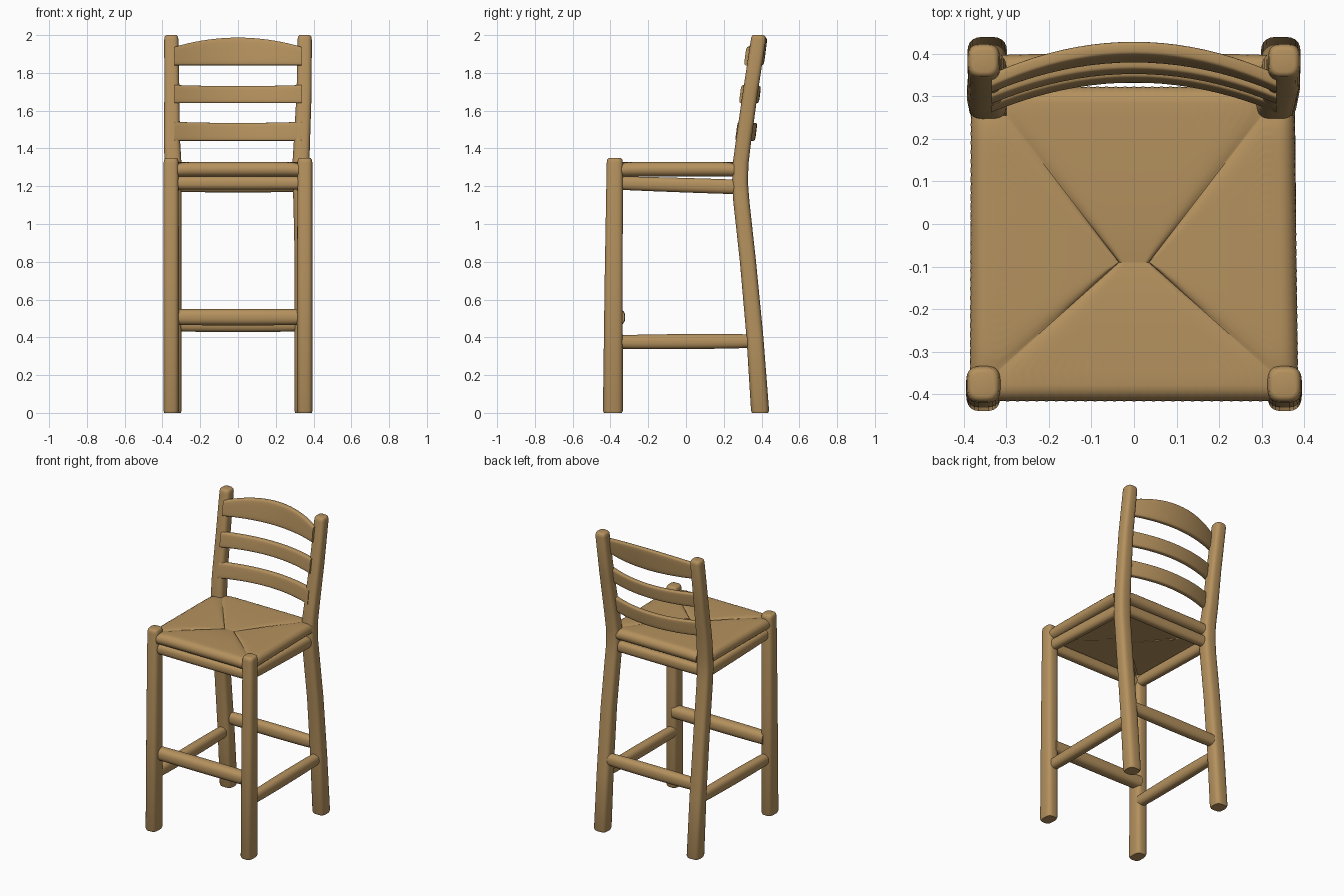
import bpy, bmesh, math
from mathutils import Vector

if "Cube" in bpy.data.objects:
    bpy.data.objects.remove(bpy.data.objects["Cube"])

wood = bpy.data.materials.new("tan wood")
wood.diffuse_color = (0.46, 0.285, 0.112, 1)
wood.use_nodes = True
wood.node_tree.nodes["Principled BSDF"].inputs["Base Color"].default_value = wood.diffuse_color


def finish(name, bm, angle=40):
    bmesh.ops.remove_doubles(bm, verts=bm.verts, dist=1e-5)
    bmesh.ops.recalc_face_normals(bm, faces=bm.faces)
    me = bpy.data.meshes.new(name)
    bm.to_mesh(me)
    bm.free()
    me.materials.append(wood)
    ob = bpy.data.objects.new(name, me)
    bpy.context.collection.objects.link(ob)
    bpy.ops.object.select_all(action='DESELECT')
    ob.select_set(True)
    bpy.context.view_layer.objects.active = ob
    bpy.ops.object.shade_smooth_by_angle(angle=math.radians(angle))


def loft(name, stations, u, v, power=2.0, n=24):
    """Skin superellipse rings; station = (centre, half size along u, half size along v)."""
    u, v = Vector(u), Vector(v)
    bm = bmesh.new()
    rings = []
    for c, a, b in stations:
        ring = []
        for i in range(n):
            t = 2 * math.pi * (i + 0.5) / n
            cs, sn = math.cos(t), math.sin(t)
            p = math.copysign(abs(cs) ** (2 / power), cs)
            q = math.copysign(abs(sn) ** (2 / power), sn)
            ring.append(bm.verts.new(Vector(c) + u * a * p + v * b * q))
        rings.append(ring)
    for r, s in zip(rings, rings[1:]):
        for i in range(n):
            bm.faces.new((r[i], r[(i + 1) % n], s[(i + 1) % n], s[i]))
    bm.faces.new(rings[0])
    bm.faces.new(rings[-1])
    finish(name, bm)


def leg(name, pts):
    """Upright post from (x, y, z, half x, half y) with eased ends."""
    st = []
    x, y, z, a, b = pts[0]
    st.append(((x, y, 0), a * 0.9, b * 0.9))
    st.append(((x, y, 0.012), a, b))
    st += [((x, y, z), a, b) for x, y, z, a, b in pts[1:-1]]
    x, y, z, a, b = pts[-1]
    for dz, k in ((0.025, 1), (0.009, 0.93), (0.002, 0.8), (0, 0.65)):
        st.append(((x, y, z - dz), a * k, b * k))
    loft(name, st, (1, 0, 0), (0, 1, 0), 3.2)


def rail(name, p, q, depth, height, height_end=None, taper=0.88):
    """Oval bar between two points, slightly thinner at its ends."""
    p, q = Vector(p), Vector(q)
    along_x = abs(q.x - p.x) > abs(q.y - p.y)
    u = (0, 1, 0) if along_x else (1, 0, 0)
    h2 = height_end or height
    st = []
    for i in range(9):
        t = i / 8
        k = taper + (1 - taper) * math.sin(math.pi * t) ** 0.6 if 0 < i < 8 else taper
        st.append((p.lerp(q, t), depth / 2 * k, (height + (h2 - height) * t) / 2 * k))
    loft(name, st, u, (0, 0, 1), 2.4)


# legs: right and left rear posts bend by slightly different amounts
for side, s, mid in (("right", 1, 0.333), ("left", -1, 0.344)):
    leg(side + "_front_leg", [(s * .354, -.387, 0, .041, .053),
                              (s * .354, -.383, .7, .041, .048),
                              (s * .354, -.377, 1.35, .040, .043)])
    low = (.343 + mid) / 2
    leg(side + "_back_leg", [(s * .345, .392, 0, .047, .048),
                             (s * .345, .365, .4, .046, .045),
                             (s * .345, .328, .8, .045, .043),
                             (s * low, .293, 1.12, .045, .043),
                             (s * mid, .286, 1.22, .045, .042),
                             (s * mid, .289, 1.32, .045, .042),
                             (s * (mid + .006), .306, 1.45, .043, .041),
                             (s * .350, .341, 1.7, .040, .040),
                             (s * .353, .383, 2.0, .038, .040)])
    # side stretcher and side seat rail
    rail(side + "_stretcher", (s * .347, -.37, .375), (s * .345, .36, .38), .07, .08)
    rail(side + "_seat_rail", (s * .347, -.36, 1.217), (s * .340, .28, 1.196), .06, .074, .08, .96)

# cross stretchers and rails
rail("front_stretcher", (-.34, -.364, .507), (.34, -.364, .507), .085, .088, None, .94)
rail("back_stretcher", (-.34, .366, .47), (.34, .366, .47), .07, .085)
rail("front_seat_rail", (-.34, -.377, 1.217), (.34, -.377, 1.217), .06, .07, None, .96)
rail("back_seat_rail", (-.33, .284, 1.205), (.33, .284, 1.205), .06, .075, None, .96)

# curved back slats: (name, bottom, top at ends, top at centre, centre y)
for name, z0, z1, z2, yc in (("lower", 1.44, 1.54, 1.535, .354),
                             ("middle", 1.64, 1.735, 1.73, .374),
                             ("top", 1.84, 1.945, 1.987, .404)):
    st = []
    for i in range(21):
        x = -.335 + .67 * i / 20
        k = (x / .31) ** 2
        top = z2 + (z1 - z2) * k
        st.append(((x, yc - .06 * k + .06 * (top - z2), (z0 + top) / 2), .018, (top - z0) / 2))
    loft(name + "_back_slat", st, (0, 1, 0), (0, .13, 1), 5, 28)


def woven_panel(name, outer, inner, apex, cords):
    """Cord panel: rolled outer edge, straight to the posts, then narrowing to the apex."""
    outer, inner, apex = [[Vector(p) for p in pair] for pair in (outer, inner, apex)]
    mid, r = 1.29, .039
    bm = bmesh.new()
    rows = []
    for i in range(cords * 2 + 1):
        u = i / (cords * 2)
        o, n, a = (e[0].lerp(e[1], u) for e in (outer, inner, apex))
        out = (o - n).normalized()
        edge = abs(2 * u - 1)
        sink = .008 * edge ** 10
        rib = .0012 * (i % 2)
        prof = [(a.lerp(n, t), mid + r - .012 * (1 - t) ** 3 - sink - rib * t)
                for t in (0, .06, .15, .3, .5, .7, .85, 1)]
        c = o - out * r
        for j in range(11):
            th = math.pi / 2 - math.pi * j / 10
            rr = r - rib
            prof.append((c + out * rr * math.cos(th), mid + rr * math.sin(th) - sink * (1 - j / 10)))
        prof += [(n, mid - r + rib), (a, mid - r + .008)]
        rows.append([bm.verts.new((p.x, p.y, z)) for p, z in prof])
    for s, t in zip(rows, rows[1:]):
        for j in range(len(s) - 1):
            bm.faces.new((s[j], t[j], t[j + 1], s[j + 1]))
    bm.faces.new(rows[0])
    bm.faces.new(rows[-1])
    finish(name, bm, 50)


# woven seat in four panels meeting near the middle
aL, aR = (-.035, -.09), (.035, -.09)
fL, fR, bL, bR = (-.32, -.345), (.32, -.345), (-.30, .255), (.30, .255)
woven_panel("front_seat_weave", ((-.32, -.417), (.32, -.417)), (fL, fR), (aL, aR), 28)
woven_panel("back_seat_weave", ((-.30, .323), (.30, .323)), (bL, bR), (aL, aR), 28)
woven_panel("right_seat_weave", ((.386, -.345), (.378, .255)), (fR, bR), (aR, aR), 28)
woven_panel("left_seat_weave", ((-.386, -.345), (-.384, .255)), (fL, bL), (aL, aL), 28)
